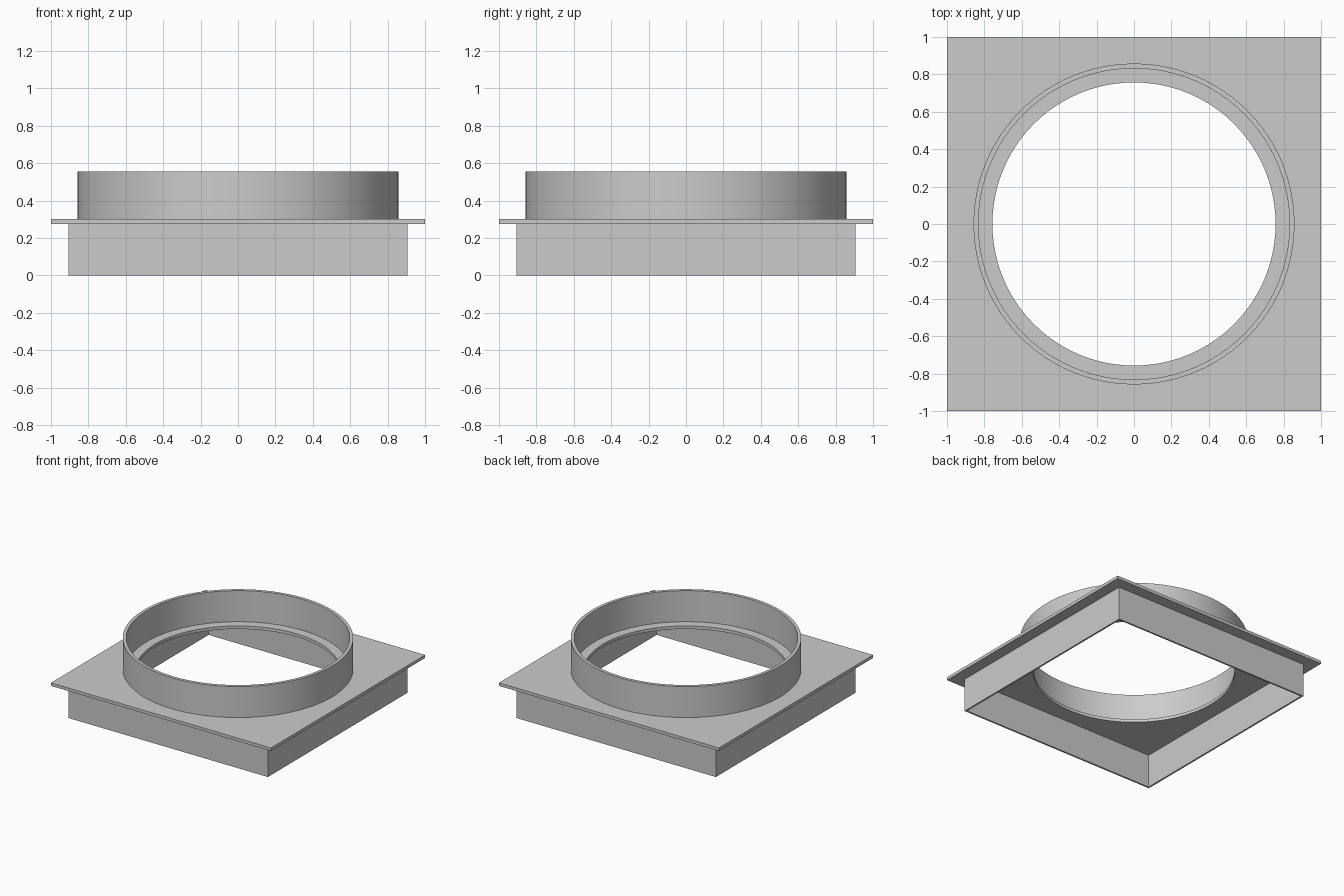
import bpy
import bmesh
from math import cos, sin, pi, radians

if "Cube" in bpy.data.objects:
    bpy.data.objects.remove(bpy.data.objects["Cube"], do_unlink=True)

SEGMENTS = 96
SKIRT_TOP, PLATE_TOP, COLLAR_TOP = 0.275, 0.30, 0.555

metal = bpy.data.materials.new("grey metal")
metal.use_nodes = True
grey = (0.6, 0.6, 0.6, 1.0)
metal.diffuse_color = grey
metal.node_tree.nodes["Principled BSDF"].inputs["Base Color"].default_value = grey


def circle(angle):
    return cos(angle), sin(angle)


def square(angle):
    c, s = circle(angle)
    m = max(abs(c), abs(s))
    return c / m, s / m


def closed_ring(name, section, count):
    """Loft a closed cross-section of (outline, half size, height) around z."""
    bm = bmesh.new()
    loops = []
    for outline, size, z in section:
        loop = []
        for i in range(count):
            x, y = outline(pi / 4 + 2 * pi * i / count)
            loop.append(bm.verts.new((x * size, y * size, z)))
        loops.append(loop)
    for a, b in zip(loops, loops[1:] + loops[:1]):
        for i in range(count):
            j = (i + 1) % count
            bm.faces.new((a[i], a[j], b[j], b[i]))
    bmesh.ops.recalc_face_normals(bm, faces=bm.faces)
    mesh = bpy.data.meshes.new(name)
    bm.to_mesh(mesh)
    bm.free()
    mesh.materials.append(metal)
    obj = bpy.data.objects.new(name, mesh)
    bpy.context.collection.objects.link(obj)
    return obj


def wall(outline, outer, inner, bottom, top):
    return [(outline, outer, bottom), (outline, outer, top),
            (outline, inner, top), (outline, inner, bottom)]


# Thin square skirt below the flange
closed_ring("square_skirt", wall(square, 0.906, 0.892, 0, SKIRT_TOP), 4)

# Square flange plate with a round opening
plate = closed_ring("flange_plate", [
    (square, 1, SKIRT_TOP), (square, 1, PLATE_TOP),
    (circle, 0.757, PLATE_TOP), (circle, 0.757, SKIRT_TOP)], SEGMENTS)

# Round collar standing on the plate
collar = closed_ring("round_collar",
                     wall(circle, 0.858, 0.832, PLATE_TOP, COLLAR_TOP), SEGMENTS)

# Smooth the round walls, keep the rims sharp
for obj in (plate, collar):
    bpy.ops.object.select_all(action="DESELECT")
    obj.select_set(True)
    bpy.context.view_layer.objects.active = obj
    bpy.ops.object.shade_smooth_by_angle(angle=radians(30))
